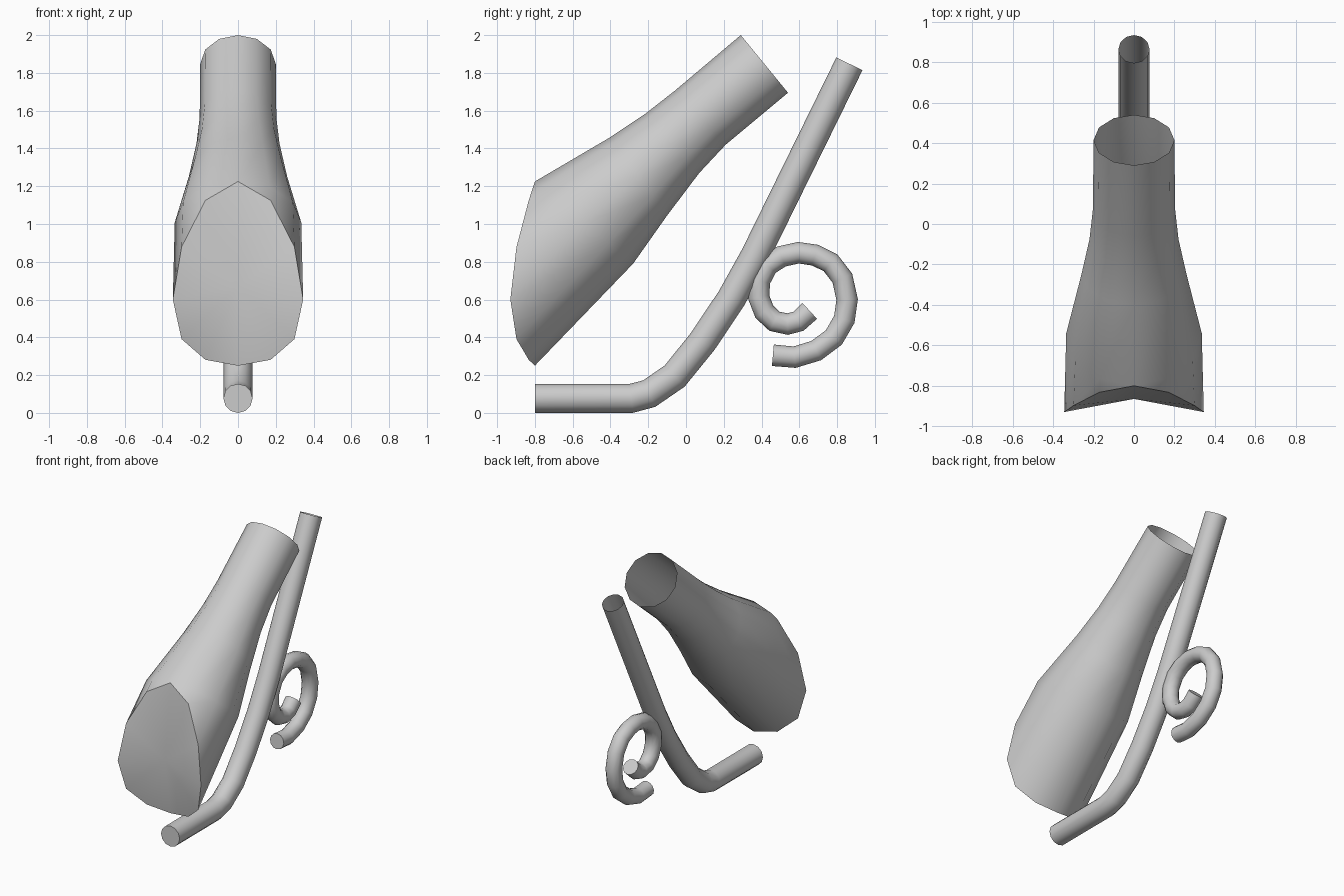
import bpy, bmesh, math
from mathutils import Vector

if "Cube" in bpy.data.objects:
    bpy.data.objects.remove(bpy.data.objects["Cube"])

SIDES = 12
grey = bpy.data.materials.new("light_grey")
grey.diffuse_color = (0.6, 0.6, 0.6, 1)
grey.use_nodes = True
grey.node_tree.nodes["Principled BSDF"].inputs["Base Color"].default_value = grey.diffuse_color


def loft(name, rings, start_cap=False, end_cap=False, inward_fan=False):
    """Skin a list of rings, with optional flat end caps or an inward-facing fan."""
    bm = bmesh.new()
    loops = [[bm.verts.new(p) for p in ring] for ring in rings]
    for a, b in zip(loops, loops[1:]):
        for i in range(SIDES):
            j = (i + 1) % SIDES
            bm.faces.new((a[i], a[j], b[j], b[i])) if (a[i].co - b[i].co).length > 1e-4 and \
                (a[j].co - b[j].co).length > 1e-4 else \
                bm.faces.new([v for v in (a[i], a[j], b[j], b[i])])
    bmesh.ops.remove_doubles(bm, verts=bm.verts, dist=1e-4)
    bmesh.ops.recalc_face_normals(bm, faces=bm.faces)
    # caps get their own vertices so the tube rim stays crisp
    for wanted, ring, sign in ((start_cap, rings[0], -1), (end_cap, rings[-1], 1)):
        if wanted:
            face = bm.faces.new([bm.verts.new(p) for p in ring])
            face.normal_update()
            direction = Vector(rings[-1][0]) - Vector(rings[-2][0]) if sign > 0 else \
                Vector(rings[0][0]) - Vector(rings[1][0])
            if face.normal.dot(direction) < 0:
                face.normal_flip()
    if inward_fan:
        rim = [bm.verts.new(p) for p in rings[0]]
        centre = bm.verts.new(sum((v.co for v in rim), Vector()) / SIDES)
        for i in range(SIDES):
            face = bm.faces.new((centre, rim[i], rim[(i + 1) % SIDES]))
            face.normal_update()
            if face.normal.y < 0:
                face.normal_flip()
    mesh = bpy.data.meshes.new(name)
    bm.to_mesh(mesh)
    bm.free()
    mesh.materials.append(grey)
    obj = bpy.data.objects.new(name, mesh)
    bpy.context.collection.objects.link(obj)
    bpy.context.view_layer.objects.active = obj
    obj.select_set(True)
    bpy.ops.object.shade_smooth_by_angle(angle=math.radians(40))
    obj.select_set(False)


def ring(top, bottom, half_width):
    """Ellipse in x whose highest and lowest points are given as (y, z)."""
    cy, cz = (top[0] + bottom[0]) / 2, (top[1] + bottom[1]) / 2
    dy, dz = top[0] - cy, top[1] - cz
    angles = [2 * math.pi * i / SIDES for i in range(SIDES)]
    return [(half_width * math.sin(a), cy + dy * math.cos(a), cz + dz * math.cos(a)) for a in angles]


def pipe(name, path, radius, **caps):
    """Round tube along a (y, z) path."""
    pts = [Vector(p) for p in path]
    rings = []
    for i, p in enumerate(pts):
        before = (p - pts[i - 1]).normalized() if i else Vector((0, 0))
        after = (pts[i + 1] - p).normalized() if i + 1 < len(pts) else Vector((0, 0))
        t = (before + after).normalized()
        n = Vector((-t.y, t.x)) * radius
        rings.append(ring(p + n, p - n, radius))
    loft(name, rings, **caps)


# flared body: scooped mouth, then round rings narrowing to the open neck
mouth = []
for i in range(SIDES):
    a = 2 * math.pi * i / SIDES
    s, c = math.sin(a), math.cos(a)
    mouth.append((0.345 * s, -0.8 - 0.13 * s * s, 0.6 + 0.4875 * c + 0.1375 * c * c))
body = [mouth,
        ring((-0.8, 1.225), (-0.28, 0.79), 0.335),
        ring((-0.4, 1.46), (-0.1, 1.045), 0.26),
        ring((-0.22, 1.58), (0.07, 1.27), 0.22),
        ring((-0.06, 1.705), (0.21, 1.42), 0.203),
        ring((0.29, 2.0), (0.54, 1.695), 0.2)]
loft("flared_body", body, inward_fan=True)

# bent support rod
pipe("support_rod", [(-0.8, 0.077), (-0.29, 0.077), (-0.195, 0.102), (-0.06, 0.195), (0.088, 0.378),
                     (0.24, 0.605), (0.365, 0.83), (0.865, 1.848)], 0.077, start_cap=True)

# curled handle behind the rod
pipe("curled_handle", [(0.46, 0.305), (0.575, 0.295), (0.69, 0.33), (0.783, 0.4), (0.838, 0.495),
                       (0.853, 0.6), (0.828, 0.713), (0.765, 0.795), (0.683, 0.835), (0.595, 0.848),
                       (0.505, 0.828), (0.433, 0.78), (0.39, 0.70), (0.385, 0.613), (0.415, 0.535),
                       (0.468, 0.485), (0.538, 0.47), (0.595, 0.485), (0.655, 0.54)], 0.057,
     start_cap=True, end_cap=True)
